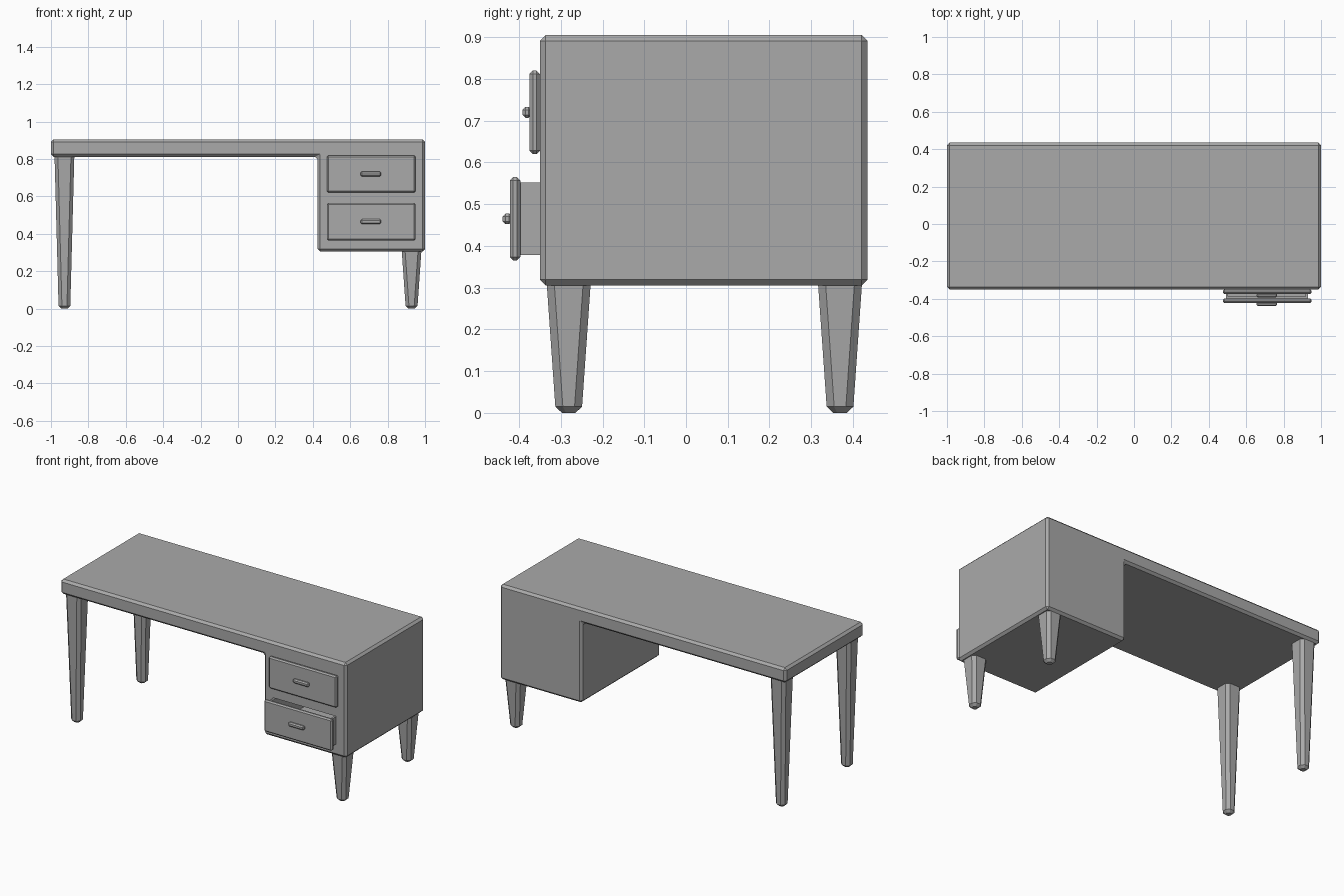
import bpy
import bmesh
from mathutils import Vector

old = bpy.data.objects.get("Cube")
if old:
    bpy.data.objects.remove(old, do_unlink=True)

grey = bpy.data.materials.new("plain_grey")
grey.use_nodes = True
colour = (0.4, 0.4, 0.4, 1)
grey.diffuse_color = colour
grey.node_tree.nodes["Principled BSDF"].inputs["Base Color"].default_value = colour


def finish(name, bm, bevel=0):
    """Turn a bmesh into a flat shaded object with chamfered edges."""
    bmesh.ops.recalc_face_normals(bm, faces=bm.faces)
    if bevel:
        bmesh.ops.bevel(bm, geom=bm.edges[:], offset=bevel, segments=1,
                        affect='EDGES', clamp_overlap=True)
    mesh = bpy.data.meshes.new(name)
    bm.to_mesh(mesh)
    bm.free()
    mesh.materials.append(grey)
    obj = bpy.data.objects.new(name, mesh)
    bpy.context.collection.objects.link(obj)
    return obj


def box_mesh(low, high):
    low, high = Vector(low), Vector(high)
    bm = bmesh.new()
    bmesh.ops.create_cube(bm, size=1)
    for v in bm.verts:
        v.co = (low + high) / 2 + v.co * (high - low)
    return bm


def box(name, low, high, bevel=0):
    return finish(name, box_mesh(low, high), bevel)


# Desk top and pedestal: one L-shaped profile extruded front to back
FRONT, BACK = -0.35, 0.435
profile = [(-1, 0.905), (-1, 0.812), (0.425, 0.812),
           (0.425, 0.305), (1, 0.305), (1, 0.905)]
bm = bmesh.new()
face = bm.faces.new([bm.verts.new((x, FRONT, z)) for x, z in profile])
swept = bmesh.ops.extrude_face_region(bm, geom=[face])["geom"]
bmesh.ops.translate(bm, vec=(0, BACK - FRONT, 0),
                    verts=[g for g in swept if isinstance(g, bmesh.types.BMVert)])
body = finish("desk_body", bm, 0.014)

# Recess behind the pulled-out drawer
cutter = box("drawer_recess_cutter", (0.49, -0.4, 0.375), (0.93, 0.35, 0.555))
cutter.hide_render = True
cutter.hide_set(True)
cut = body.modifiers.new("drawer_recess", 'BOOLEAN')
cut.operation = 'DIFFERENCE'
cut.solver = 'EXACT'
cut.object = cutter

# Drawer fronts and handles; the lower drawer is pulled out
for name, y, z in (("upper", FRONT, 0.72), ("lower", -0.397, 0.465)):
    box(name + "_drawer_front", (0.475, y - 0.025, z - 0.1), (0.95, y, z + 0.1), 0.008)
    box(name + "_drawer_handle", (0.655, y - 0.042, z - 0.013),
        (0.765, y - 0.02, z + 0.013), 0.007)

# Open tray of the lower drawer
bm = box_mesh((0.491, -0.4, 0.378), (0.929, 0.3, 0.552))
top = max(bm.faces, key=lambda f: f.calc_center_median().z)
bmesh.ops.delete(bm, geom=[top], context='FACES_ONLY')
tray = finish("lower_drawer_tray", bm)
wall = tray.modifiers.new("walls", 'SOLIDIFY')
wall.thickness = 0.018
wall.offset = -1

# Tapered legs with chamfered corners, longer on the open side
for side, x, height in (("right", -0.928, 0.82), ("left", 0.928, 0.315)):
    for end, y in (("front", -0.281), ("back", 0.369)):
        bm = box_mesh((-1, -1, 0), (1, 1, height))
        for v in bm.verts:
            half = 0.053 if v.co.z > 0.1 else 0.031
            v.co = (x + v.co.x * half, y + v.co.y * half, v.co.z)
        uprights = [e for e in bm.edges
                    if abs(e.verts[0].co.z - e.verts[1].co.z) > 0.1]
        bmesh.ops.bevel(bm, geom=uprights, offset=0.018, segments=1, affect='EDGES')
        foot = [e for e in bm.edges if max(v.co.z for v in e.verts) < 0.01]
        bmesh.ops.bevel(bm, geom=foot, offset=0.015, segments=1, affect='EDGES')
        finish(f"{end}_{side}_leg", bm)
